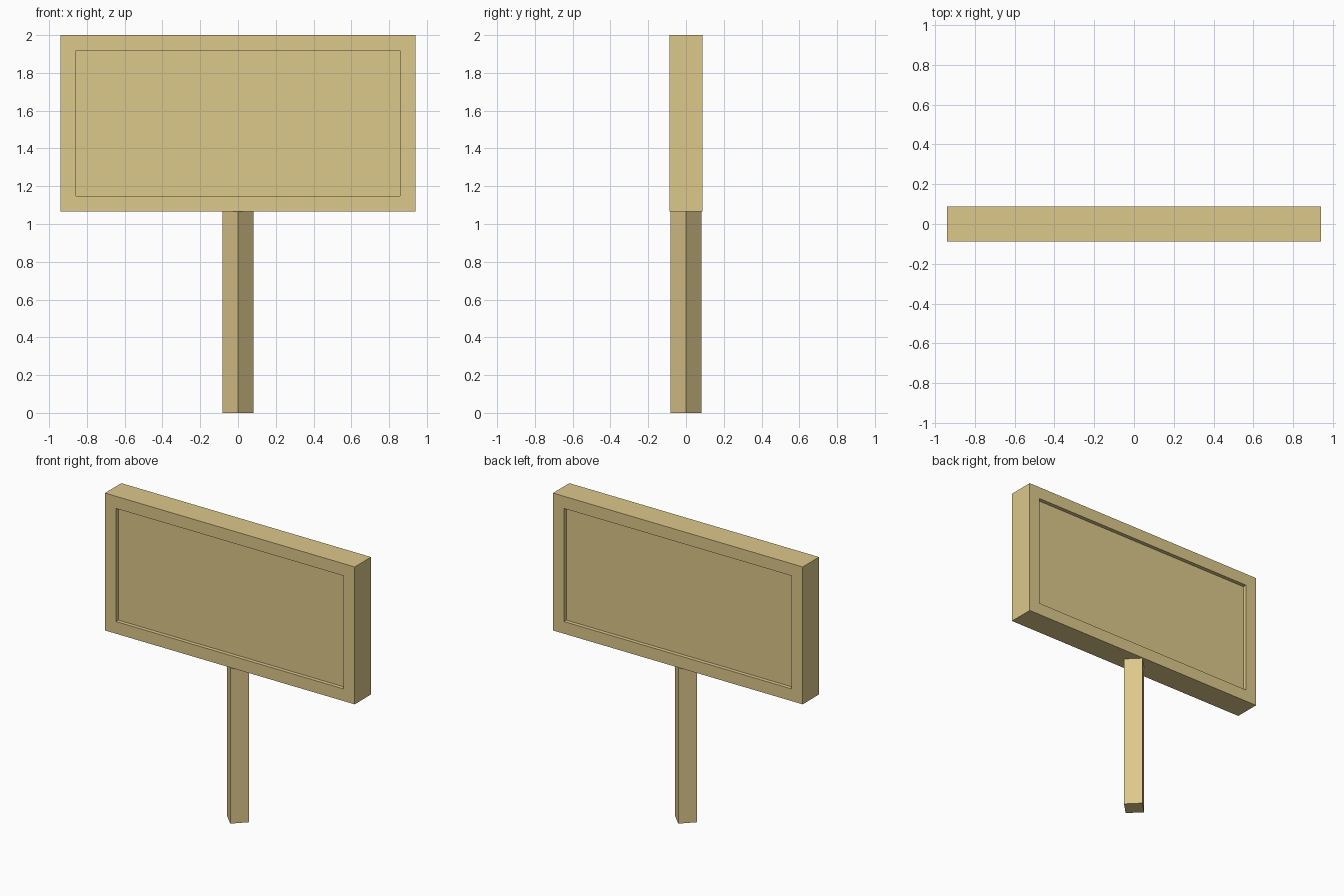
import bpy
import bmesh
from math import pi

old = bpy.data.objects.get("Cube")
if old:
    bpy.data.objects.remove(old, do_unlink=True)

wood = bpy.data.materials.new("pale_wood")
wood.use_nodes = True
colour = (0.72, 0.577, 0.258, 1)
wood.diffuse_color = colour
wood.node_tree.nodes["Principled BSDF"].inputs["Base Color"].default_value = colour


def finish(bm, name):
    bmesh.ops.recalc_face_normals(bm, faces=bm.faces)
    mesh = bpy.data.meshes.new(name)
    bm.to_mesh(mesh)
    bm.free()
    mesh.materials.append(wood)
    obj = bpy.data.objects.new(name, mesh)
    bpy.context.collection.objects.link(obj)
    return obj


# Sign board with a shallow framed recess on both broad faces
BOTTOM, TOP, HALF_WIDTH, HALF_DEPTH = 1.065, 2.0, 0.94, 0.088
bm = bmesh.new()
bmesh.ops.create_cube(bm, size=1)
bmesh.ops.scale(bm, vec=(2 * HALF_WIDTH, 2 * HALF_DEPTH, TOP - BOTTOM), verts=bm.verts)
bmesh.ops.translate(bm, vec=(0, 0, (TOP + BOTTOM) / 2), verts=bm.verts)
bm.normal_update()
for face in [f for f in bm.faces if abs(f.normal.y) > 0.9]:
    inward = -face.normal.copy()
    bmesh.ops.inset_region(bm, faces=[face], thickness=0.117)
    bmesh.ops.inset_region(bm, faces=[face], thickness=0)
    bmesh.ops.translate(bm, vec=inward * 0.026, verts=face.verts)
finish(bm, "sign_board")

# Square post turned corner-forward, ending inside the board
POST_TOP = BOTTOM + 0.03
bm = bmesh.new()
bmesh.ops.create_cone(bm, cap_ends=True, segments=4, radius1=0.083,
                      radius2=0.083, depth=POST_TOP)
bmesh.ops.translate(bm, vec=(0, 0, POST_TOP / 2), verts=bm.verts)
finish(bm, "post")
